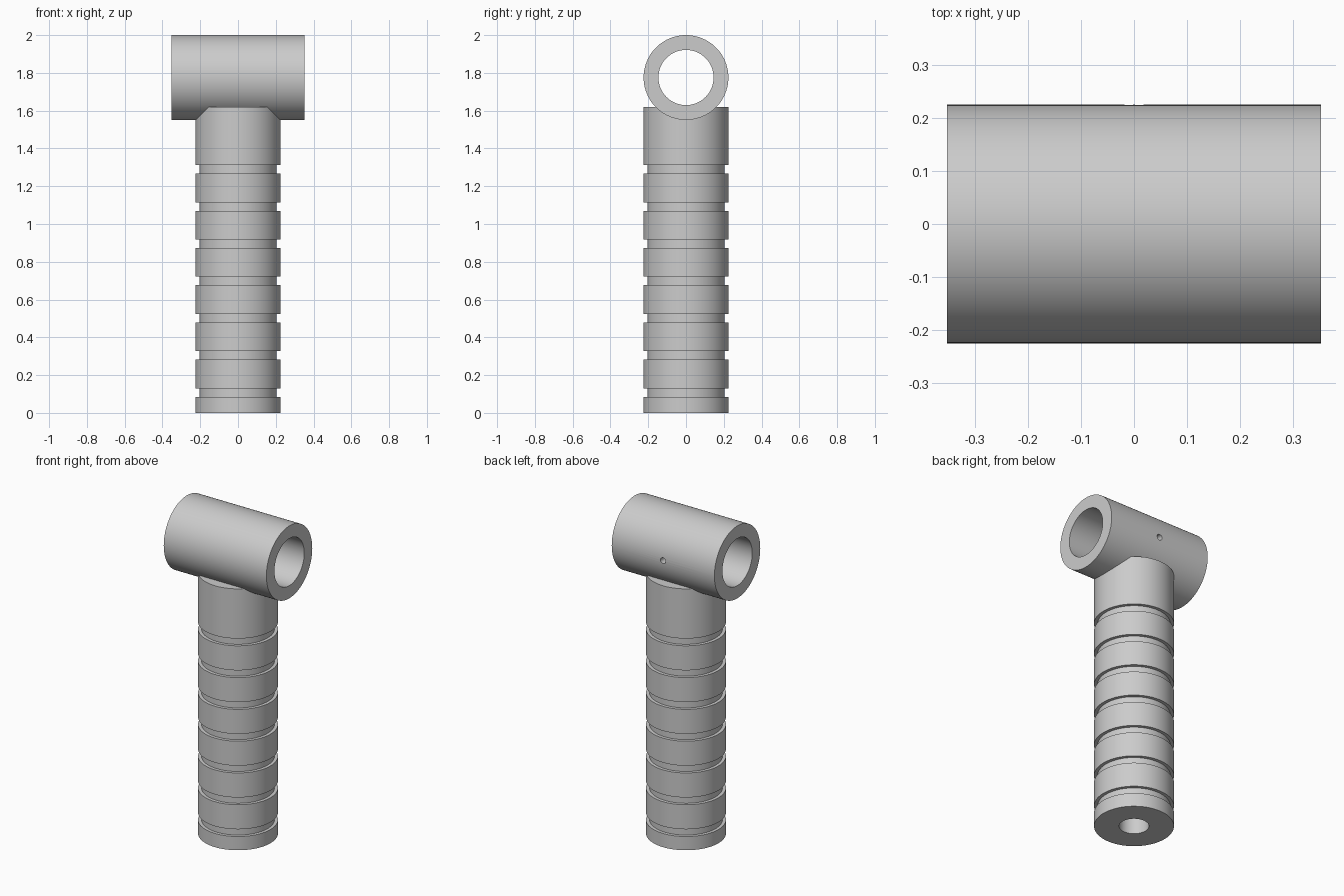
import bpy, bmesh, math
from mathutils import Matrix

if "Cube" in bpy.data.objects:
    bpy.data.objects.remove(bpy.data.objects["Cube"])

R = 0.2245          # outer radius of head and handle
HEAD_Z = 2.0 - R    # height of the head axis
SEG = 96

grey = bpy.data.materials.new("grey")
grey.diffuse_color = (0.6, 0.6, 0.6, 1)
grey.use_nodes = True
grey.node_tree.nodes["Principled BSDF"].inputs["Base Color"].default_value = grey.diffuse_color


def lathe(name, profile, closed, matrix=Matrix()):
    """Spin an (r, z) profile around z, then place it with matrix."""
    bm = bmesh.new()
    verts = [bm.verts.new((r, 0, z)) for r, z in profile]
    edges = [bm.edges.new(p) for p in zip(verts, verts[1:])]
    if closed:
        edges.append(bm.edges.new((verts[-1], verts[0])))
    bmesh.ops.spin(bm, geom=verts + edges, cent=(0, 0, 0), axis=(0, 0, 1),
                   angle=2 * math.pi, steps=SEG)
    bmesh.ops.remove_doubles(bm, verts=bm.verts, dist=1e-5)
    bmesh.ops.recalc_face_normals(bm, faces=bm.faces)
    bm.transform(matrix)
    mesh = bpy.data.meshes.new(name)
    bm.to_mesh(mesh)
    bm.free()
    mesh.materials.append(grey)
    obj = bpy.data.objects.new(name, mesh)
    bpy.context.collection.objects.link(obj)
    return obj


def select(obj):
    bpy.ops.object.select_all(action='DESELECT')
    obj.select_set(True)
    bpy.context.view_layer.objects.active = obj


# Grooved handle with a blind hole in its base
profile = [(0, 0.9), (0.084, 0.9), (0.084, 0), (R, 0)]
for i in range(7):
    z = 0.085 + i * 0.197
    profile += [(R, z), (0.205, z), (0.205, z + 0.045), (R, z + 0.045)]
profile += [(R, 1.62), (0, 1.62)]
handle = lathe("handle", profile, False)

# Tubular head lying along x
turn = Matrix.Translation((0, 0, HEAD_Z)) @ Matrix.Rotation(math.pi / 2, 4, 'Y')
head = lathe("head_tube", [(0.146, -0.352), (R, -0.352), (R, 0.352), (0.146, 0.352)],
             True, turn)

# Small pin hole through the back wall of the head
place = Matrix.Translation((0, 0.2, HEAD_Z)) @ Matrix.Rotation(math.pi / 2, 4, 'X')
cutter = lathe("pin_hole_cutter", [(0, -0.12), (0.018, -0.12), (0.018, 0.12), (0, 0.12)],
               False, place)
cutter.hide_render = True
mod = head.modifiers.new("pin_hole", 'BOOLEAN')
mod.operation = 'DIFFERENCE'
mod.solver = 'EXACT'
mod.object = cutter
select(head)
bpy.ops.object.modifier_apply(modifier=mod.name)
bpy.data.objects.remove(cutter)

# Smooth walls, sharp rims
for obj in (handle, head):
    select(obj)
    bpy.ops.object.shade_smooth_by_angle(angle=math.radians(30))
